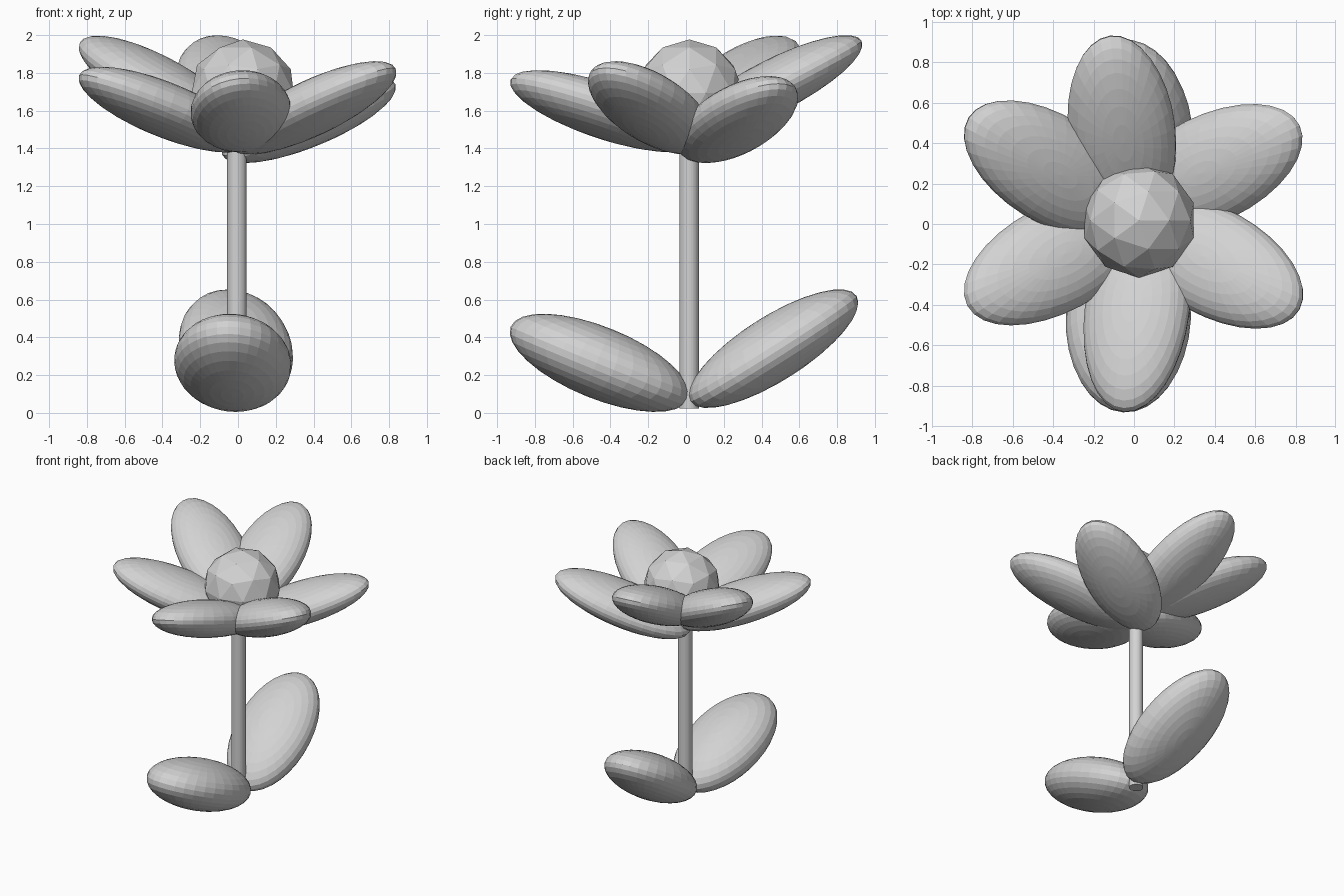
import bpy
from math import radians
from mathutils import Matrix

cube = bpy.data.objects.get("Cube")
if cube:
    bpy.data.objects.remove(cube, do_unlink=True)

# Single matte grey
GREY = (0.65, 0.65, 0.65, 1)
grey = bpy.data.materials.new("light_grey")
grey.use_nodes = True
grey.diffuse_color = GREY
grey.node_tree.nodes["Principled BSDF"].inputs["Base Color"].default_value = GREY


def finish(name):
    obj = bpy.context.object
    obj.name = name
    obj.data.materials.append(grey)
    return obj


def blade(name, centre, size, heading, lift, roll=0):
    """Flattened faceted sphere, pointing along a heading and lifted at the tip."""
    bpy.ops.mesh.primitive_uv_sphere_add(segments=32, ring_count=16, radius=1)
    obj = finish(name)
    turn = (Matrix.Rotation(radians(heading), 4, 'Z')
            @ Matrix.Rotation(radians(-lift), 4, 'Y')
            @ Matrix.Rotation(radians(roll), 4, 'X'))
    obj.matrix_world = Matrix.Translation(centre) @ turn @ Matrix.Diagonal((*size, 1))


# Petals: centre, heading, lift, roll
PETAL = (0.53, 0.265, 0.14)
petals = {
    "front_petal": ((0.015, -0.43, 1.597), -97, 18, 14),
    "front_left_petal": ((0.393, -0.188, 1.615), -29, 23.5, 0),
    "back_left_petal": ((0.375, 0.272, 1.553), 26, 21, 0),
    "back_petal": ((-0.06, 0.461, 1.729), 97, 27, 0),
    "back_right_petal": ((-0.413, 0.274, 1.733), 148, 26, 0),
    "front_right_petal": ((-0.387, -0.172, 1.605), -152, 20.5, 0),
}
for name, (centre, heading, lift, roll) in petals.items():
    blade(name, centre, PETAL, heading, lift, roll)

# Plump leaves at the foot of the stem
blade("front_leaf", (-0.028, -0.458, 0.265), (0.508, 0.31, 0.19), -93, 22.1)
blade("back_leaf", (-0.011, 0.464, 0.34), (0.523, 0.3, 0.17), 97, 32.3)

# Stem
bpy.ops.mesh.primitive_cylinder_add(vertices=32, radius=0.052, depth=1.58,
                                    location=(-0.006, 0.017, 0.812))
finish("stem")

# Faceted flower centre
bpy.ops.mesh.primitive_ico_sphere_add(subdivisions=2, radius=0.284,
                                      location=(0.025, 0.018, 1.693))
finish("flower_centre")
